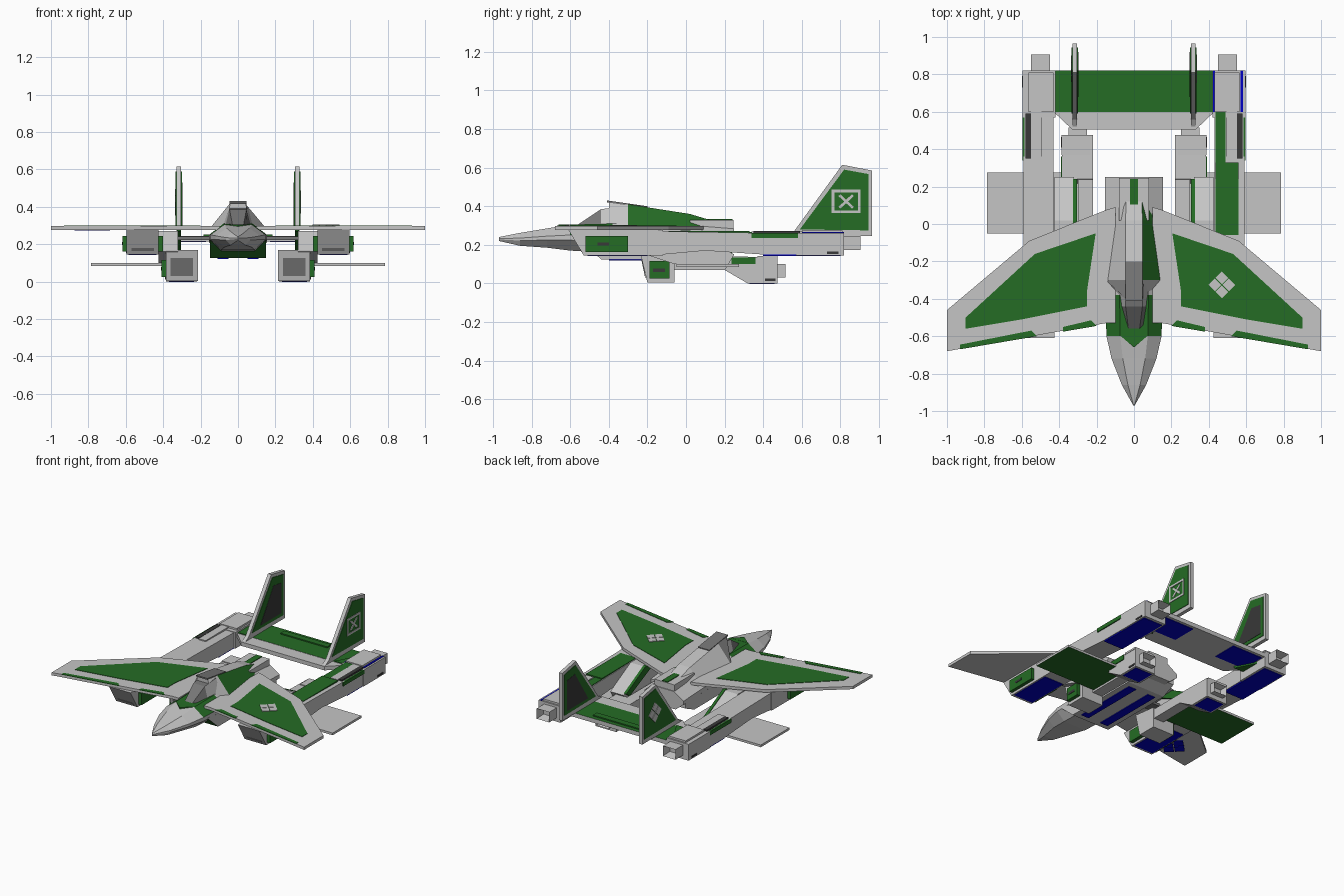
import bpy
import bmesh
from mathutils import Vector

default = bpy.data.objects.get("Cube")
if default:
    bpy.data.objects.remove(default, do_unlink=True)


def make_material(name, red, green, blue):
    mat = bpy.data.materials.new(name)
    mat.use_nodes = True
    mat.diffuse_color = (red, green, blue, 1)
    mat.node_tree.nodes["Principled BSDF"].inputs["Base Color"].default_value = (red, green, blue, 1)
    return mat


GRAY = make_material("light gray", .56, .56, .56)
GREEN = make_material("forest green", .018, .15, .018)
DARK = make_material("dark gray", .04, .04, .04)
GLASS = make_material("canopy gray", .18, .18, .18)
BLUE = make_material("deep blue", 0, 0, .55)


def finish(name, bm, mats, rule=None):
    """Turn a bmesh into an object; rule(centre, normal) picks the material slot."""
    bmesh.ops.recalc_face_normals(bm, faces=bm.faces)
    bm.normal_update()
    if rule:
        for face in bm.faces:
            face.material_index = rule(face.calc_center_median(), face.normal)
    mesh = bpy.data.meshes.new(name)
    bm.to_mesh(mesh)
    bm.free()
    for mat in mats:
        mesh.materials.append(mat)
    obj = bpy.data.objects.new(name, mesh)
    bpy.context.collection.objects.link(obj)
    return obj


def loft(name, rings, mats, rule=None, hollow=None, depth=0.06, rim=0.02):
    """Skin equal rings; hollow sinks an opening into the end facing that direction."""
    bm = bmesh.new()
    loops = [[bm.verts.new(point) for point in ring] for ring in rings]
    count = len(loops[0])
    for first, second in zip(loops, loops[1:]):
        for i in range(count):
            j = (i + 1) % count
            bm.faces.new((first[i], first[j], second[j], second[i]))
    bm.faces.new(loops[0])
    bm.faces.new(loops[-1])
    bmesh.ops.recalc_face_normals(bm, faces=bm.faces)
    if hollow:
        bm.normal_update()
        mouth = max(bm.faces, key=lambda f: f.normal.dot(Vector(hollow)))
        bmesh.ops.inset_region(bm, faces=[mouth], thickness=rim)
        for vert in mouth.verts:
            vert.co -= Vector(hollow) * depth
    return finish(name, bm, mats, rule)


def prism(name, axis, outline, low, high, mats, rule=None, **options):
    """Extrude a flat outline along x, y or z (axis index)."""
    rings = []
    for level in (low, high):
        ring = []
        for point in outline:
            point = list(point)
            point.insert(axis, level)
            ring.append(point)
        rings.append(ring)
    return loft(name, rings, mats, rule, **options)


def box(name, x, y, z, mats, rule=None, **options):
    outline = [(x[0], y[0]), (x[1], y[0]), (x[1], y[1]), (x[0], y[1])]
    return prism(name, 2, outline, z[0], z[1], mats, rule, **options)


def diamonds(name, axis, centre, size, low, high, mat):
    """Four small diamonds arranged as one larger diamond."""
    for i, (dx, dy) in enumerate(((1, 0), (0, 1), (-1, 0), (0, -1))):
        cx, cy = centre[0] + dx * size * 1.1, centre[1] + dy * size * 1.1
        shape = [(cx - size, cy), (cx, cy - size), (cx + size, cy), (cx, cy + size)]
        prism(f"{name}_{i}", axis, shape, low, high, [mat])


# Fuselage: faceted nose and flat sided centre body
def hull_ring(y, w, bottom, top):
    h = top - bottom
    half = [(.6 * w, bottom), (w, bottom + .4 * h), (w, bottom + .6 * h), (.5 * w, top)]
    return [(x, y, z) for x, z in half] + [(-x, y, z) for x, z in reversed(half)]


stations = [(-.97, .004, .22, .24), (-.86, .065, .195, .262), (-.72, .12, .185, .285), (-.6, .147, .17, .305),
            (-.38, .155, .16, .31), (.06, .155, .16, .3), (.25, .155, .16, .285)]
loft("fuselage", [hull_ring(*s) for s in stations], [GRAY, GREEN],
     lambda c, n: int(-.6 < c.y < -.38 and n.z > .3))
prism("cockpit_surround_tip", 2, [(0, -.66), (.07, -.6), (-.07, -.6)], .293, .306, [GREEN])
prism("belly", 0, [(-.56, .23), (-.44, .125), (.12, .125), (.22, .17), (.22, .23)], -.15, .15, [GRAY, GREEN],
      lambda c, n: int(n.y < -.5))
for side in (-1, 1):
    box("belly_marking", sorted((side * .05, side * .11)), (-.4, .08), (.12, .126), [BLUE])


# Canopy and the sloping spine behind it
def spine_ring(y, base, roof, bottom, top):
    return [(base, y, bottom), (roof, y, top), (-roof, y, top), (-base, y, bottom)]


loft("canopy", [spine_ring(-.56, .05, .03, .29, .305), spine_ring(-.44, .07, .045, .29, .385),
                spine_ring(-.32, .09, .05, .29, .4)], [GRAY, GLASS],
     lambda c, n: int(c.y < -.4 or abs(n.z) > .9))
loft("spine", [spine_ring(-.4, .06, .042, .29, .42), spine_ring(-.3, .15, .045, .285, .41),
               spine_ring(.02, .105, .045, .285, .36), spine_ring(.22, .07, .04, .28, .3)], [GRAY, GREEN],
     lambda c, n: int(n.x > .3 and c.y > -.33))
prism("canopy_roof", 0, [(-.41, .43), (-.41, .42), (-.2, .39), (-.2, .4)], -.045, .045, [GLASS])
box("spine_tail", (-.08, .08), (.02, .245), (.27, .33), [GRAY])
box("spine_stripe", (-.022, .022), (.09, .24), (.328, .335), [GREEN])

# Rear cross beam with a thin raised panel
box("rear_beam", (-.43, .43), (.6, .82), (.215, .245), [GRAY, GREEN], lambda c, n: int(n.z > .5))
prism("beam_front_lip", 2, [(-.43, .6), (-.33, .505), (.33, .505), (.43, .6)], .215, .243, [GRAY])
box("beam_panel", (-.185, .185), (.745, .79), (.24, .253), [GREEN])

# Mirrored parts
for s, tag in ((1, "left"), (-1, "right")):
    def span(a, b):
        return sorted((s * a, s * b))

    def flip(points):
        return [(s * x, y) for x, y in points]

    # Forward swept wing with green panels
    wing = [(.1, .09), (.15, .075), (.56, -.09), (1, -.46), (1, -.68), (.15, -.53), (.1, -.53)]
    prism(f"{tag}_wing", 2, flip(wing), .277, .297, [GRAY])
    panel = [(.21, -.11), (.54, -.16), (.9, -.5), (.9, -.56), (.6, -.51), (.25, -.44), (.25, -.35)]
    panel[0] = (.205, -.05)
    panel[1] = (.53, -.16)
    prism(f"{tag}_wing_panel", 2, flip(panel), .296, .3, [GREEN])
    for near, far, front in ((.2, .38, -.545), (.52, .93, -.6)):
        drop = (far - near) * .17
        stripe = [(near, front), (near + .03, front + .03), (far, front + .025 - drop), (far, front - drop)]
        prism(f"{tag}_wing_edge_stripe", 2, flip(stripe), .296, .3, [GREEN])

    # Long engine boom: slanted open intake, body, exhaust
    prism(f"{tag}_intake", 0, [(-.61, .278), (-.53, .145), (-.12, .145), (-.12, .278)], *span(.425, .595), [GRAY])
    mouth = [(-.585, .262), (-.54, .163), (-.543, .163), (-.59, .262)]
    prism(f"{tag}_intake_mouth", 0, mouth, *span(.45, .57), [GLASS])
    prism(f"{tag}_boom", 0, [(-.12, .15), (-.12, .27), (.6, .258), (.6, .15), (.4, .15), (.1, .17)],
          *span(.43, .59), [GRAY])
    box(f"{tag}_boom_rear", span(.42, .595), (.57, .82), (.145, .262), [GRAY])
    box(f"{tag}_boom_cap", span(.43, .565), (.6, .81), (.26, .275), [GRAY])
    box(f"{tag}_boom_nozzle", span(.45, .55), (.8, .905), (.172, .245), [GRAY], hollow=(0, 1, 0))
    box(f"{tag}_boom_vent", span(.55, .58), (.35, .59), (.255, .272), [DARK])
    box(f"{tag}_vent_housing", span(.495, .552), (.34, .6), (.25, .27), [GRAY])
    box(f"{tag}_side_stripe", span(.585, .597), (.34, .58), (.235, .262), [GREEN])
    for near, far in ((.59, .618), (.4, .43)):
        box(f"{tag}_intake_side", span(near, far), (-.52, -.3), (.162, .245), [GREEN])
    box(f"{tag}_intake_badge", span(.61, .621), (-.46, -.4), (.197, .212), [DARK])
    box(f"{tag}_exhaust_slot", span(.59, .598), (.73, .79), (.153, .165), [DARK])
    box(f"{tag}_intake_underside", span(.435, .585), (-.51, -.2), (.141, .147), [BLUE])
    box(f"{tag}_boom_underside", span(.435, .585), (.4, .8), (.141, .152), [BLUE])
    box(f"{tag}_beam_underside", span(.17, .41), (.62, .8), (.211, .217), [BLUE])
    prism(f"{tag}_beam_gusset", 2, flip([(.43, .6), (.345, .6), (.43, .76)]), .2, .25, [GREEN])

    # Tail fin: inner dark panel, outer green panel
    fin = [(.52, .245), (.56, .27), (.81, .615), (.965, .585), (.965, .245)]
    face = [(.59, .28), (.82, .59), (.945, .567), (.945, .275)]
    inner = [(.68, .3), (.83, .53), (.92, .515), (.92, .3)]
    prism(f"{tag}_fin", 0, fin, *span(.304, .33), [GRAY])
    prism(f"{tag}_fin_outer_panel", 0, face, *span(.327, .334), [GREEN])
    prism(f"{tag}_fin_inner_panel", 0, face, *span(.3, .306), [GREEN])
    prism(f"{tag}_fin_dark_panel", 0, inner, *span(.298, .304), [DARK])

    # Lower nacelle: intake, narrow link, exhaust, flat stub wing
    prism(f"{tag}_lower_intake", 0, [(-.24, .17), (-.2, .004), (-.06, .004), (-.06, .15)], *span(.215, .385), [GRAY])
    duct = [(-.226, .125), (-.208, .03), (-.212, .03), (-.232, .125)]
    prism(f"{tag}_lower_mouth", 0, duct, *span(.24, .36), [GLASS])
    box(f"{tag}_lower_side_panel", span(.38, .41), (-.19, -.085), (.025, .115), [GREEN])
    box(f"{tag}_lower_badge", span(.405, .413), (-.17, -.11), (.06, .078), [DARK])
    box(f"{tag}_lower_link", span(.22, .3), (-.08, .3), (.07, .138), [GRAY])
    prism(f"{tag}_lower_engine", 0, [(.2, .07), (.32, 0), (.475, 0), (.475, .135), (.24, .14)],
          *span(.22, .385), [GRAY])
    box(f"{tag}_lower_cap", span(.232, .388), (.37, .475), (.13, .143), [GRAY])
    box(f"{tag}_lower_nozzle", span(.25, .35), (.46, .515), (.03, .1), [GRAY], hollow=(0, 1, 0), depth=.04)
    box(f"{tag}_lower_stripe", span(.38, .391), (.235, .36), (.1, .135), [GREEN])
    box(f"{tag}_lower_slot", span(.38, .389), (.41, .465), (.012, .025), [DARK])
    box(f"{tag}_lower_underside", span(.235, .37), (.33, .46), (-.002, .003), [BLUE])
    box(f"{tag}_stub_wing", span(.3, .785), (-.05, .275), (.084, .1), [GRAY, GREEN], lambda c, n: int(n.z < -.5))

    # Strut tying the lower nacelle to the boom
    prism(f"{tag}_strut", 0, [(-.24, .16), (-.22, .27), (.02, .27), (.25, .15), (.22, .1), (-.06, .1)],
          *span(.32, .425), [GRAY])
    prism(f"{tag}_strut_inner_wall", 0, [(-.1, .27), (.02, .275), (.24, .16), (.2, .13)],
          *span(.305, .325), [GREEN])
    box(f"{tag}_fuselage_link", span(.14, .44), (-.2, -.12), (.222, .24), [GLASS])

# One sided markings
box("left_boom_top_panel", (.435, .56), (-.06, .33), (.262, .272), [GREEN])
box("left_boom_top_strip", (.435, .49), (.33, .6), (.255, .266), [GREEN])
for x in (.422, .57):
    box("left_boom_blue_line", (x, x + .012), (.6, .82), (.2, .266), [BLUE])
diamonds("wing_emblem", 2, (.47, -.325), .034, .299, .304, GRAY)
diamonds("wing_underside_emblem", 2, (-.78, -.53), .045, .272, .278, BLUE)
diamonds("right_fin_emblem", 0, (.83, .425), .034, -.338, -.332, GRAY)

# Crossed square on the left fin
for edge in (-1, 1):
    y, z = .83 + edge * .068, .425 + edge * .054
    box("fin_square_post", (.332, .338), (y - .007, y + .007), (.364, .486), [GRAY])
    box("fin_square_rail", (.332, .338), (.755, .905), (z - .007, z + .007), [GRAY])
    stroke = [(.83 + dy, .425 + edge * dz) for dy, dz in ((-.04, -.028), (-.03, -.037), (.04, .028), (.03, .037))]
    prism("fin_cross_stroke", 0, stroke, .332, .338, [GRAY])
